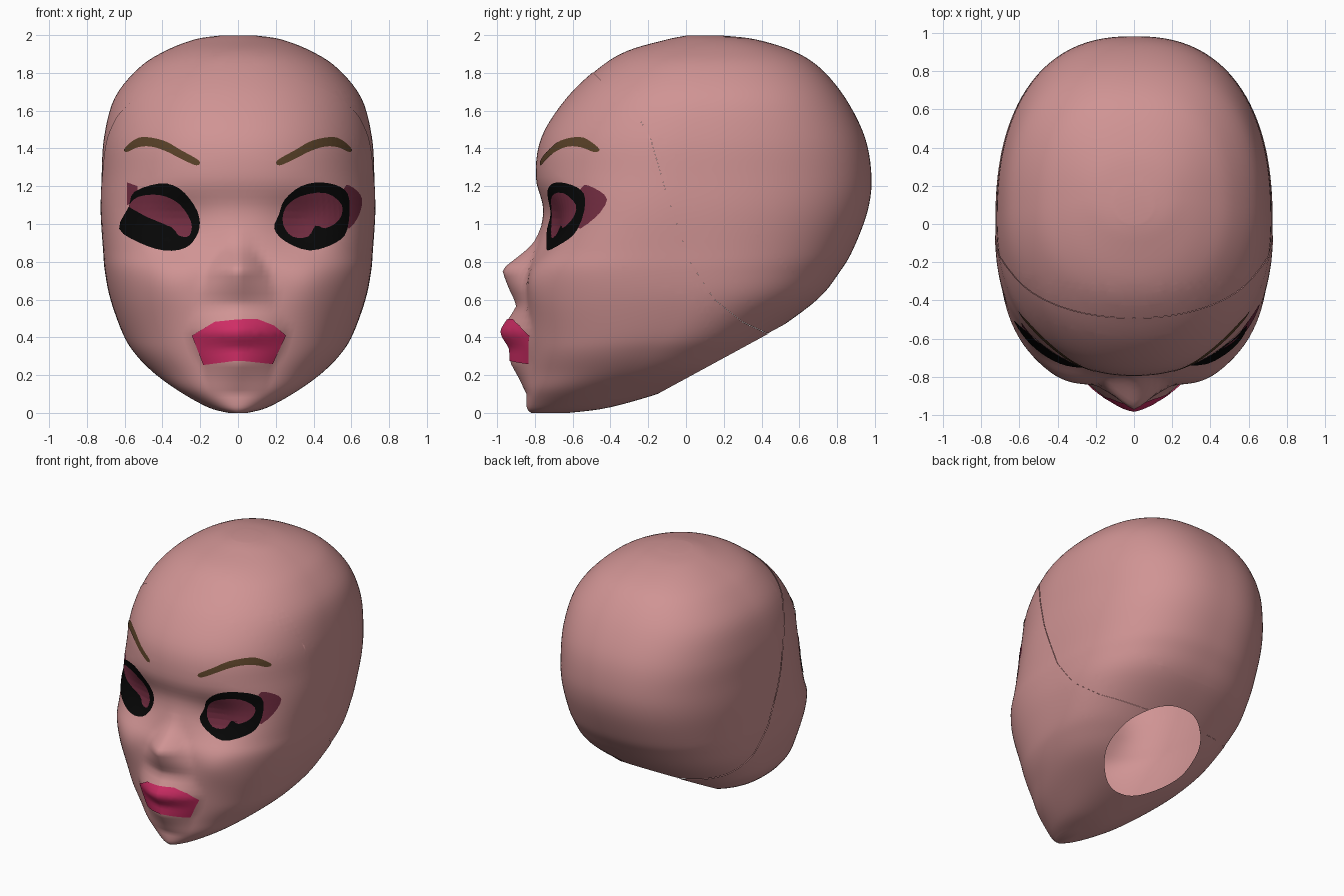
import bpy, bmesh, math
from mathutils import Vector
from mathutils.bvhtree import BVHTree

if "Cube" in bpy.data.objects:
    bpy.data.objects.remove(bpy.data.objects["Cube"])


def material(name, rgb):
    m = bpy.data.materials.new(name)
    m.diffuse_color = (*rgb, 1)
    m.use_nodes = True
    m.node_tree.nodes["Principled BSDF"].inputs["Base Color"].default_value = m.diffuse_color
    return m


SKIN = material("skin_pink", (0.63, 0.295, 0.295))
LIP = material("lip_pink", (0.62, 0.026, 0.13))
MAROON = material("eye_maroon", (0.17, 0.026, 0.053))
BROW = material("brow_brown", (0.10, 0.053, 0.021))
BLACK = material("liner_black", (0.002, 0.002, 0.002))


def spline(pts, sub, closed=False):
    """Catmull-Rom through tuples of any length."""
    n, out = len(pts), []
    for i in range(n if closed else n - 1):
        if closed:
            q = [pts[(i + k) % n] for k in (-1, 0, 1, 2)]
        else:
            q = [pts[min(max(i + k, 0), n - 1)] for k in (-1, 0, 1, 2)]
        for s in range(sub):
            t = s / sub
            out.append(tuple(0.5 * (2 * b + (c - a) * t + (2 * a - 5 * b + 4 * c - d) * t * t
                                    + (3 * b - a - 3 * c + d) * t ** 3)
                             for a, b, c, d in zip(*q)))
    return out if closed else out + [pts[-1]]


def lerp_table(table, z):
    """Linear lookup in rows sorted by their first value."""
    for r0, r1 in zip(table, table[1:]):
        if r0[0] <= z <= r1[0]:
            t = (z - r0[0]) / (r1[0] - r0[0])
            return [a + (b - a) * t for a, b in zip(r0[1:], r1[1:])]
    return None


def finish(bm, name, mat):
    me = bpy.data.meshes.new(name)
    bm.to_mesh(me)
    bm.free()
    me.materials.append(mat)
    for p in me.polygons:
        p.use_smooth = True
    ob = bpy.data.objects.new(name, me)
    bpy.context.collection.objects.link(ob)
    return ob


# Head slices: z, front y, back y, y of widest point, half width, front squareness
SLICES = [
    (0.00, -0.82, -0.62, -0.72, 0.05, 2.0),
    (0.03, -0.843, -0.40, -0.60, 0.16, 2.0),
    (0.12, -0.845, -0.09, -0.50, 0.32, 2.2),
    (0.22, -0.845, 0.16, -0.30, 0.455, 2.3),
    (0.32, -0.845, 0.325, -0.20, 0.55, 2.4),
    (0.42, -0.85, 0.46, -0.10, 0.61, 2.5),
    (0.60, -0.85, 0.70, 0.00, 0.675, 2.8),
    (0.75, -0.84, 0.82, 0.00, 0.705, 2.9),
    (0.87, -0.80, 0.89, 0.00, 0.715, 2.8),
    (1.07, -0.757, 0.965, 0.00, 0.728, 2.55),
    (1.25, -0.795, 0.985, 0.00, 0.725, 2.2),
    (1.46, -0.765, 0.95, 0.03, 0.712, 2.15),
    (1.67, -0.63, 0.845, 0.08, 0.655, 2.15),
    (1.83, -0.46, 0.71, 0.10, 0.525, 2.15),
    (1.92, -0.31, 0.565, 0.12, 0.385, 2.1),
    (1.98, -0.10, 0.37, 0.13, 0.23, 2.0),
    (2.00, 0.00, 0.20, 0.10, 0.10, 2.0),
]
# Nose and mouth relief: z, height, half width
RELIEF = [
    (0.10, 0, 0.15), (0.175, 0.035, 0.17), (0.265, 0.085, 0.20), (0.345, 0.085, 0.25),
    (0.43, 0.135, 0.27), (0.51, 0.08, 0.24), (0.57, 0.045, 0.20), (0.66, 0.09, 0.20),
    (0.76, 0.135, 0.16), (0.89, 0.02, 0.08), (0.97, 0, 0.06),
]
SEGS = 144


def head_point(row, a):
    z, yf, yb, yc, w, nf = row
    c, s = math.cos(a), math.sin(a)
    n = nf if s < 0 else 2.4
    r = (abs(c) ** n + abs(s) ** n) ** (-1 / n)
    x = w * c * r
    y = yc + s * r * ((yc - yf) if s < 0 else (yb - yc))
    if s < 0:
        hw = lerp_table(RELIEF, z)
        if hw:
            y -= hw[0] * max(0, 1 - (abs(x) / hw[1]) ** 1.3)
        # soft cheekbones and eye sockets
        y -= 0.02 * math.exp(-((abs(x) - 0.37) / 0.13) ** 2 - ((z - 0.68) / 0.13) ** 2)
        y += 0.06 * math.exp(-((abs(x) - 0.32) / 0.17) ** 2 - ((z - 0.98) / 0.15) ** 2)
    return x, y, z


# Loft the whole head
head = bmesh.new()
rings = [[head.verts.new(head_point(row, 2 * math.pi * i / SEGS)) for i in range(SEGS)]
         for row in spline(SLICES, 5)]
for r0, r1 in zip(rings, rings[1:]):
    for i in range(SEGS):
        j = (i + 1) % SEGS
        head.faces.new((r0[i], r0[j], r1[j], r1[i]))
head.faces.new(rings[0][::-1])
head.faces.new(rings[-1])
bmesh.ops.recalc_face_normals(head, faces=head.faces)


def cut(co, no, clear=False):
    bmesh.ops.bisect_plane(head, geom=head.verts[:] + head.edges[:] + head.faces[:],
                           plane_co=co, plane_no=no, clear_outer=clear)


# Open neck: slice off the sloping underside
cut((0, -0.14, 0.106), (0, 0.5436, -1), True)

# Seam between face shell and back shell (z, y), cut along each segment
SEAM = [(0.42, 0.43), (0.48, 0.30), (0.60, 0.15), (0.80, 0.02), (1.15, -0.10),
        (1.46, -0.19), (1.56, -0.25), (1.91, -0.60)]
for (z0, y0), (z1, y1) in zip(SEAM, SEAM[1:]):
    cut((0, y0, z0), (0, z1 - z0, y0 - y1))
head.normal_update()
tree = BVHTree.FromBMesh(head)


def is_front(f):
    c = f.calc_center_median()
    if c.z < SEAM[0][0]:
        return True
    y = lerp_table(SEAM, c.z)
    return y is not None and c.y < y[0]


back = head.copy()
bmesh.ops.delete(head, geom=[f for f in head.faces if not is_front(f)], context='FACES')
bmesh.ops.delete(back, geom=[f for f in back.faces if is_front(f)], context='FACES')
for v, n in [(v, v.normal.copy()) for v in back.verts]:
    v.co -= n * 0.003
finish(head, "face_shell", SKIN)
finish(back, "back_shell", SKIN)


def decal(name, outline, mat, lift, smooth=3):
    """Thin painted plate: x,z outline laid onto the head from the front."""
    pts = spline(outline, smooth, True) if smooth else outline
    bm = bmesh.new()
    f = bm.faces.new([bm.verts.new((x, 0, z)) for x, z in pts])
    f.normal_update()
    if f.normal.y > 0:
        f.normal_flip()
    bmesh.ops.triangulate(bm, faces=[f])
    bmesh.ops.subdivide_edges(bm, edges=bm.edges[:], cuts=9, use_grid_fill=True)
    for v in bm.verts:
        loc, nor, _, _ = tree.ray_cast(Vector((v.co.x, -3, v.co.z)), Vector((0, 1, 0)))
        if loc:
            v.co = loc + nor * lift
    finish(bm, name, mat)


# Eyebrows
brow = [(0.205, 1.335), (0.30, 1.39), (0.39, 1.44), (0.50, 1.46), (0.56, 1.435), (0.60, 1.395),
        (0.585, 1.38), (0.53, 1.405), (0.46, 1.41), (0.38, 1.385), (0.30, 1.345), (0.22, 1.31)]
decal("brow_right", brow, BROW, 0.004)
decal("brow_left", [(-x, z) for x, z in brow], BROW, 0.004)

# Eye shadow patches at the outer corners
decal("shadow_right", [(0.56, 1.19), (0.61, 1.19), (0.655, 1.13), (0.63, 1.03), (0.57, 0.98)],
      MAROON, 0.003)
decal("shadow_left", [(-0.585, 1.22), (-0.53, 1.20), (-0.53, 1.12), (-0.585, 1.10)],
      MAROON, 0.003, 0)

# Black eye outlines
decal("liner_right", [(0.19, 0.975), (0.215, 1.05), (0.245, 1.13), (0.33, 1.20), (0.435, 1.22),
                      (0.54, 1.195), (0.585, 1.13), (0.575, 0.97), (0.515, 0.90),
                      (0.38, 0.857), (0.25, 0.905)], BLACK, 0.005)
decal("liner_left", [(-0.625, 0.975), (-0.575, 1.09), (-0.545, 1.17), (-0.41, 1.215),
                     (-0.31, 1.19), (-0.23, 1.10), (-0.20, 1.01), (-0.22, 0.93),
                     (-0.28, 0.87), (-0.39, 0.857), (-0.52, 0.90)], BLACK, 0.005)

# Maroon eye centres
decal("eye_right", [(0.235, 1.0), (0.25, 1.09), (0.33, 1.15), (0.46, 1.165), (0.545, 1.10),
                    (0.53, 1.02), (0.46, 0.975), (0.41, 0.99), (0.37, 0.93), (0.285, 0.93)],
      MAROON, 0.008)
decal("eye_left", [(-0.57, 1.10), (-0.52, 1.145), (-0.41, 1.155), (-0.31, 1.11), (-0.245, 1.01),
                   (-0.255, 0.935), (-0.31, 0.935), (-0.35, 0.98), (-0.465, 1.03),
                   (-0.555, 1.08)], MAROON, 0.008)

# Lips
decal("lips", [(-0.24, 0.41), (-0.12, 0.48), (0.0, 0.492), (0.10, 0.495), (0.19, 0.46),
               (0.25, 0.41), (0.18, 0.26), (0.03, 0.275), (-0.02, 0.275), (-0.18, 0.255)],
      LIP, 0.006, 0)
